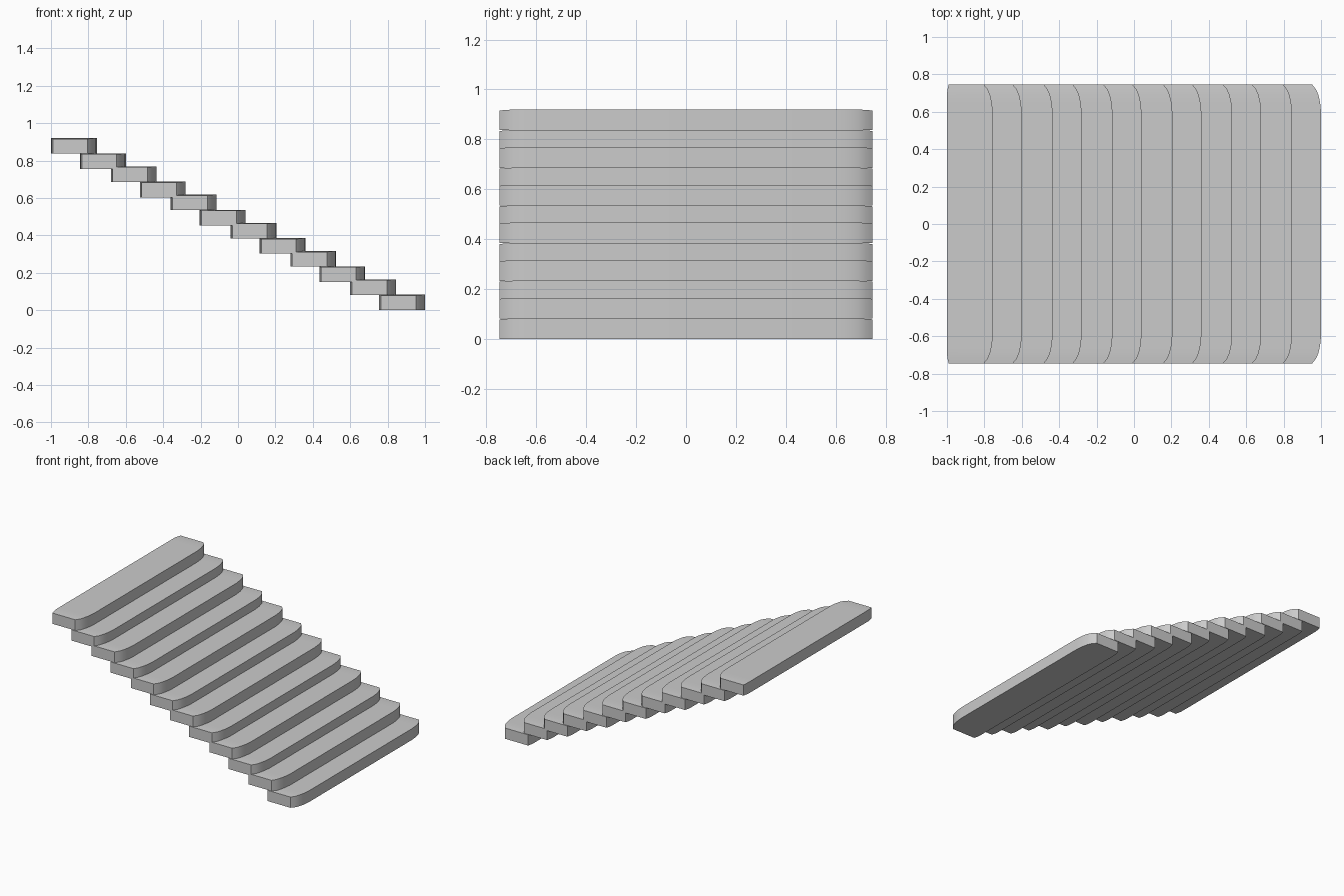
import bpy, bmesh

if "Cube" in bpy.data.objects:
    bpy.data.objects.remove(bpy.data.objects["Cube"])

WIDTH, THICK = 0.245, 0.083
# Half plan of a tread: (y, back inset, nosing inset, drop of the top)
HALF = [(0.0, 0, 0, 0), (0.60, 0, 0, 0), (0.65, 0, 0.005, 0),
        (0.69, 0, 0.014, 0), (0.72, 0.003, 0.027, 0.002), (0.747, 0.010, 0.049, 0.004)]
STATIONS = [(-y, b, f, d) for y, b, f, d in HALF[:0:-1]] + HALF


def tread(name, x, top):
    """Loft rectangular sections along y into a slab with a rounded nosing."""
    bm = bmesh.new()
    rings = []
    for y, back, front, drop in STATIONS:
        xl, xr = back, WIDTH - front
        rings.append([bm.verts.new(p) for p in (
            (xl, y, -THICK), (xr, y, -THICK), (xr, y, -drop), (xl, y, -drop))])
    for a, b in zip(rings, rings[1:]):
        for i in range(4):
            j = (i + 1) % 4
            bm.faces.new((a[i], a[j], b[j], b[i]))
    bm.faces.new(rings[0])
    bm.faces.new(rings[-1])
    bmesh.ops.recalc_face_normals(bm, faces=bm.faces)
    mesh = bpy.data.meshes.new(name)
    bm.to_mesh(mesh)
    bm.free()
    obj = bpy.data.objects.new(name, mesh)
    obj.location = (x, 0, top)
    bpy.context.collection.objects.link(obj)
    bpy.ops.object.select_all(action='DESELECT')
    obj.select_set(True)
    bpy.context.view_layer.objects.active = obj
    bpy.ops.object.shade_smooth_by_angle(angle=0.6)


# Twelve treads, descending toward +x in evenly repeated pairs
for pair in range(6):
    x, top = -1 + 0.32 * pair, 0.92 - 0.151 * pair
    tread(f"stair_tread_{2 * pair + 1}", x, top)
    tread(f"stair_tread_{2 * pair + 2}", x + 0.155, top - 0.082)
